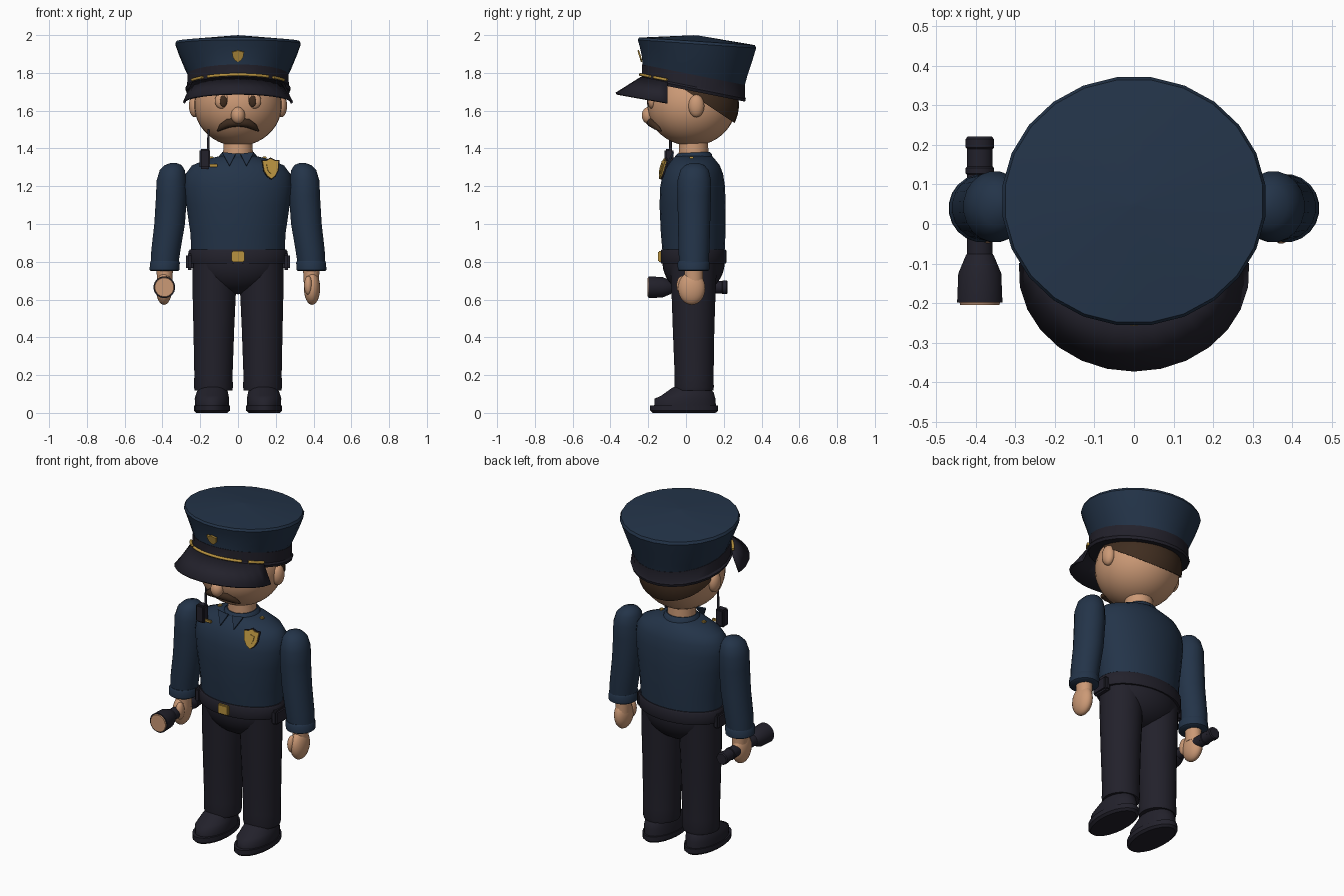
import bpy, bmesh, math
from mathutils import Matrix

if "Cube" in bpy.data.objects:
    bpy.data.objects.remove(bpy.data.objects["Cube"])


def material(name, rgb):
    m = bpy.data.materials.new(name)
    m.diffuse_color = (*rgb, 1)
    m.use_nodes = True
    m.node_tree.nodes["Principled BSDF"].inputs["Base Color"].default_value = m.diffuse_color
    return m


NAVY = material("navy cloth", (0.017, 0.034, 0.066))
DARK = material("dark leather", (0.016, 0.015, 0.024))
SKIN = material("skin", (0.60, 0.32, 0.18))
HAIR = material("brown hair", (0.050, 0.026, 0.014))
GOLD = material("gold", (0.48, 0.29, 0.05))


def finish(name, bm, mat, angle=40):
    bmesh.ops.recalc_face_normals(bm, faces=bm.faces)
    me = bpy.data.meshes.new(name)
    bm.to_mesh(me)
    bm.free()
    ob = bpy.data.objects.new(name, me)
    bpy.context.collection.objects.link(ob)
    me.materials.append(mat)
    bpy.ops.object.select_all(action='DESELECT')
    ob.select_set(True)
    bpy.context.view_layer.objects.active = ob
    bpy.ops.object.shade_smooth_by_angle(angle=math.radians(angle))
    return ob


def loft(name, rings, mat, n=24, angle=40, along_y=False):
    """Stacked ellipses (cx, cy, cz, rx, ry, slope of z over y)."""
    bm = bmesh.new()
    loops = []
    for cx, cy, cz, rx, ry, *s in rings:
        s = s[0] if s else 0
        loop = []
        for i in range(n):
            a = 2 * math.pi * (i + 0.5) / n
            dx, dy = rx * math.cos(a), ry * math.sin(a)
            co = (cx + dx, cy, cz + dy) if along_y else (cx + dx, cy + dy, cz + s * dy)
            loop.append(bm.verts.new(co))
        loops.append(loop)
    for a, b in zip(loops, loops[1:]):
        for i in range(n):
            j = (i + 1) % n
            bm.faces.new((a[i], a[j], b[j], b[i]))
    bm.faces.new(loops[0])
    bm.faces.new(loops[-1])
    return finish(name, bm, mat, angle)


def ball(name, c, r, mat, cut=None, seg=24):
    bm = bmesh.new()
    bmesh.ops.create_uvsphere(bm, u_segments=seg, v_segments=seg * 2 // 3, radius=1,
                              matrix=Matrix.Translation(c) @ Matrix.Diagonal((*r, 1)))
    if cut:
        bmesh.ops.bisect_plane(bm, geom=bm.verts[:] + bm.edges[:] + bm.faces[:],
                               plane_co=cut[0], plane_no=cut[1], clear_inner=True)
        bmesh.ops.holes_fill(bm, edges=[e for e in bm.edges if e.is_boundary])
    return finish(name, bm, mat)


def box(name, c, size, mat, bevel=0.008):
    bm = bmesh.new()
    bmesh.ops.create_cube(bm, size=1, matrix=Matrix.Translation(c) @ Matrix.Diagonal((*size, 1)))
    bmesh.ops.bevel(bm, geom=bm.edges[:], offset=bevel, segments=2, affect='EDGES')
    return finish(name, bm, mat)


def plate(name, pts, loc, mat, thick=0.009, tilt=0, turn=0):
    """Outline in x, z facing the front, leaned back by tilt and turned sideways."""
    bm = bmesh.new()
    f = bm.faces.new([bm.verts.new((x, 0, z)) for x, z in pts])
    ext = bmesh.ops.extrude_face_region(bm, geom=[f])["geom"]
    bmesh.ops.translate(bm, vec=(0, thick, 0),
                        verts=[v for v in ext if isinstance(v, bmesh.types.BMVert)])
    m = Matrix.Translation(loc) @ Matrix.Rotation(turn, 4, 'Z') @ Matrix.Rotation(tilt, 4, 'X')
    bmesh.ops.transform(bm, matrix=m, verts=bm.verts)
    return finish(name, bm, mat, 30)


def tube(name, pts, mat, r):
    """Round bar through points (x, y, z, radius factor)."""
    cu = bpy.data.curves.new(name, 'CURVE')
    cu.dimensions = '3D'
    cu.bevel_depth, cu.bevel_resolution, cu.use_fill_caps = r, 3, True
    sp = cu.splines.new('POLY')
    sp.points.add(len(pts) - 1)
    for p, (x, y, z, k) in zip(sp.points, pts):
        p.co, p.radius = (x, y, z, 1), k
    sp.use_smooth = True
    ob = bpy.data.objects.new(name, cu)
    bpy.context.collection.objects.link(ob)
    cu.materials.append(mat)
    return ob


SHIELD = [(-1, 0.75), (-0.45, 0.8), (0, 1), (0.45, 0.8), (1, 0.75), (0.85, -0.2), (0.5, -0.7),
          (0, -1), (-0.5, -0.7), (-0.85, -0.2)]


def shield(name, w, h, *args, **kw):
    return plate(name, [(x * w, z * h) for x, z in SHIELD], *args, **kw)


# Cap: crown, band, visor, cord and emblem
loft("cap_crown", [(0, .04, 1.782, .262, .272, -.2), (0, .045, 1.83, .285, .28, -.19),
                   (0, .052, 1.90, .315, .30, -.14), (0, .058, 1.953, .335, .316, -.07),
                   (0, .058, 1.967, .328, .309, -.065), (0, .05, 1.999, .01, .01, -.03)], NAVY, 24, 30)
loft("cap_band", [(0, .04, 1.702, .274, .275, -.2), (0, .04, 1.718, .280, .279, -.2),
                  (0, .04, 1.728, .272, .274, -.2), (0, .04, 1.79, .268, .275, -.2)], DARK, 24, 30)
bm = bmesh.new()
N = 14
edge = []
for i in range(N + 1):
    u = 2 * i / N - 1
    a, t = u * math.radians(60), u * math.radians(95)
    y0, y1 = .04 - .275 * math.cos(a), -.12 - .25 * math.cos(t)
    edge.append((bm.verts.new((.275 * math.sin(a), y0, 1.72 - .2 * (y0 - .04))),
                 bm.verts.new((.287 * math.sin(t), y1, 1.64 + .185 * (-.1 - y1)))))
for (a, b), (c, d) in zip(edge, edge[1:]):
    bm.faces.new((a, b, d, c))
visor = finish("cap_visor", bm, DARK)
sol = visor.modifiers.new("thickness", 'SOLIDIFY')
sol.thickness, sol.offset = 0.012, 0
for k, (a0, a1) in enumerate([(-60, -42), (-35, 35), (42, 60)]):
    pts = []
    for i in range(9):
        a = math.radians(a0 + (a1 - a0) * i / 8)
        y = .04 - .281 * math.cos(a)
        pts.append((.279 * math.sin(a), y, 1.735 - .2 * (y - .04), 1))
    tube(f"cap_cord_{k}", pts, GOLD, .008)
shield("cap_emblem", .032, .032, (0, -.248, 1.888), GOLD, tilt=.3)

# Head, face and hair
ball("head", (0, .03, 1.63), (.232, .235, .217), SKIN, seg=32)
ball("hair", (0, .03, 1.63), (.24, .25, .23), HAIR, ((0, -.05, 1.74), (0, .67, 1)), 32)
ball("nose", (0, -.197, 1.575), (.037, .037, .045), SKIN)
loft("neck", [(0, .04, 1.34, .08, .08), (0, .04, 1.46, .077, .077)], SKIN)
tube("moustache", [(-.108, -.132, 1.492, .15), (-.085, -.157, 1.515, .7), (-.05, -.176, 1.535, 1),
                   (0, -.187, 1.54, .95), (.05, -.176, 1.535, 1), (.085, -.157, 1.515, .7),
                   (.108, -.132, 1.492, .15)], HAIR, .025)

# Torso, collar and belt
loft("shirt", [(0, .04, .85, .248, .165), (0, .038, .95, .253, .172), (0, .035, 1.1, .275, .176),
               (0, .035, 1.2, .287, .172), (0, .037, 1.265, .278, .16), (0, .04, 1.31, .245, .14),
               (0, .04, 1.345, .16, .112), (0, .04, 1.36, .095, .095)], NAVY, 32, 60)
loft("collar", [(0, .04, 1.335, .105, .105), (0, .04, 1.365, .098, .098, .05),
                (0, .04, 1.378, .084, .084, .05)], NAVY)
loft("belt", [(0, .04, .79, .258, .172), (0, .04, .798, .262, .175), (0, .04, .857, .262, .175),
              (0, .04, .865, .256, .17)], DARK, 32)
box("belt_buckle", (0, -.137, .828), (.07, .02, .058), GOLD, .005)
ball("hips", (0, .04, .80), (.236, .165, .172), DARK, ((0, 0, .82), (0, 0, -1)), 32)

# Chest items: badge, name plate, radio
shield("badge_backing", .048, .06, (.175, -.121, 1.294), DARK, tilt=-.25, turn=.2)
shield("badge", .044, .056, (.175, -.13, 1.294), GOLD, tilt=-.25, turn=.2)
shield("badge_centre", .022, .028, (.175, -.136, 1.294), GOLD, tilt=-.25, turn=.2)
box("name_plate", (-.13, -.098, 1.31), (.045, .012, .016), GOLD, .003)
box("radio", (-.175, -.09, 1.345), (.056, .05, .105), DARK)
tube("radio_antenna", [(-.158, -.082, 1.38, 1), (-.156, -.082, 1.50, .7)], DARK, .008)

# Paired parts
for s, side in ((-1, "right"), (1, "left")):
    def L(name, rings, mat, *a):
        return loft(f"{side}_{name}", [(s * r[0], *r[1:]) for r in rings], mat, *a)

    def B(name, c, r, mat):
        return ball(f"{side}_{name}", (s * c[0], c[1], c[2]), r, mat)

    B("ear", (.228, .055, 1.625), (.032, .042, .06), SKIN)
    B("eye", (.083, -.18, 1.652), (.04, .022, .043), SKIN)
    B("pupil", (.077, -.197, 1.65), (.02, .01, .03), HAIR)
    plate(f"{side}_collar_flap", [(s * .012, 0), (s * .085, .01), (s * .045, -.07)],
          (0, -.076, 1.372), NAVY, tilt=-.45)
    box(f"{side}_shoulder_pin", (s * .14, .03, 1.352), (.022, .022, .012), GOLD, .003)
    box(f"{side}_belt_pouch", (s * .255, .03, .80), (.04, .11, .085), DARK, .01)
    L("sleeve", [(.39, .042, .78, .074, .078), (.382, .042, .86, .078, .083),
                 (.362, .043, 1.0, .082, .086), (.352, .043, 1.15, .083, .09),
                 (.352, .044, 1.23, .08, .09), (.348, .045, 1.285, .067, .076),
                 (.343, .046, 1.312, .045, .052), (.34, .047, 1.324, .012, .014)], NAVY, 20, 60)
    L("cuff", [(.389, .04, .75, .072, .074), (.389, .04, .756, .08, .084),
               (.387, .04, .795, .08, .086), (.385, .04, .805, .074, .08)], NAVY, 20)
    L("wrist", [(.388, .04, .68, .04, .05), (.388, .04, .77, .045, .05)], SKIN, 16)
    B("hand", (.392, .03, .66), (.043, .072, .088), SKIN)
    B("thumb", (.372, -.02, .675), (.022, .03, .05), SKIN)
    L("trouser_leg", [(.13, .043, .118, .1, .102), (.13, .043, .135, .104, .105),
                      (.13, .043, .2, .102, .104), (.128, .04, .45, .109, .111),
                      (.126, .04, .62, .115, .117), (.123, .04, .80, .118, .125)], DARK, 24)
    L("shoe_sole", [(.138, -.01, 0, .083, .168), (.138, -.01, .012, .096, .181),
                    (.138, -.01, .04, .096, .181)], DARK, 24)
    L("shoe", [(.138, -.005, .035, .09, .165), (.138, -.005, .075, .092, .162),
               (.137, .008, .1, .086, .14, .06), (.134, .03, .125, .078, .107, -.05),
               (.13, .042, .15, .07, .08)], DARK, 24, 60)

# Flashlight held in one hand, pointing forward
FX, FZ = -.39, .665
loft("flashlight_body", [(FX, y, FZ, r, r) for y, r in (
    (-.198, .052), (-.198, .058), (-.125, .055), (-.08, .036), (-.076, .033), (.125, .033),
    (.128, .036), (.142, .036), (.145, .033), (.19, .033), (.193, .036), (.215, .036),
    (.221, .031))], DARK, 20, 30, True)
loft("flashlight_lens", [(FX, -.205, FZ, .05, .05), (FX, -.197, FZ, .052, .052)], SKIN, 20, 30, True)
